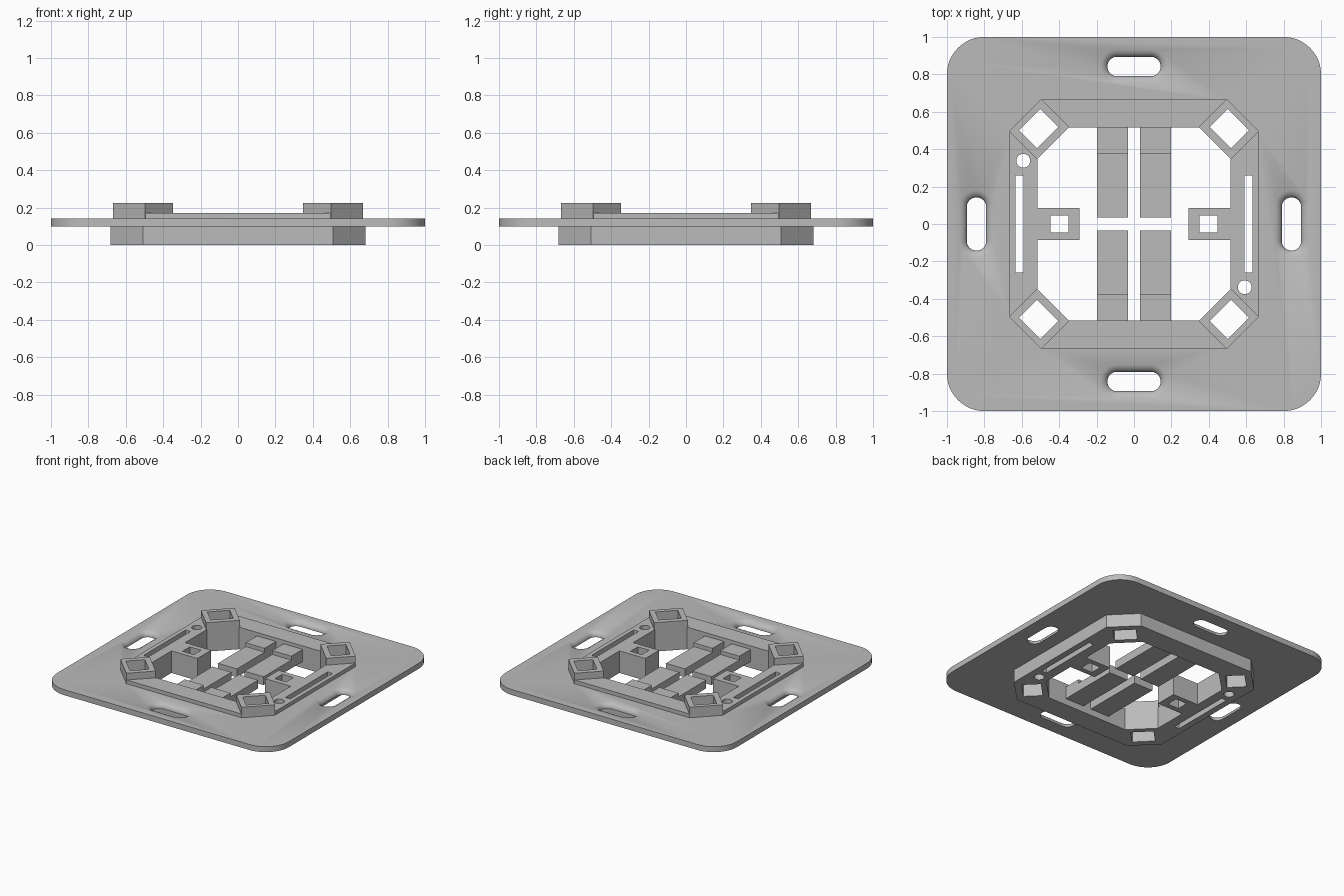
import bpy, bmesh, math
from mathutils import Vector, Matrix

if "Cube" in bpy.data.objects:
    bpy.data.objects.remove(bpy.data.objects["Cube"], do_unlink=True)

grey = bpy.data.materials.new("light_grey")
grey.use_nodes = True
grey.diffuse_color = (0.5, 0.5, 0.5, 1)
grey.node_tree.nodes["Principled BSDF"].inputs["Base Color"].default_value = (0.5, 0.5, 0.5, 1)


def loft(name, rings):
    """Closed solid through matching outlines, each given as (points, z)."""
    bm = bmesh.new()
    loops = [[bm.verts.new((x, y, z)) for x, y in pts] for pts, z in rings]
    bm.faces.new(loops[0])
    bm.faces.new(loops[-1])
    n = len(loops[0])
    for a, b in zip(loops, loops[1:]):
        for i in range(n):
            bm.faces.new((a[i], a[(i + 1) % n], b[(i + 1) % n], b[i]))
    bmesh.ops.recalc_face_normals(bm, faces=bm.faces)
    me = bpy.data.meshes.new(name)
    bm.to_mesh(me)
    bm.free()
    me.materials.append(grey)
    ob = bpy.data.objects.new(name, me)
    bpy.context.collection.objects.link(ob)
    return ob


def prism(name, pts, z0, z1):
    return loft(name, [(pts, z0), (pts, z1)])


def rect(x0, x1, y0, y1):
    return [(x0, y0), (x1, y0), (x1, y1), (x0, y1)]


def octagon(h, f):
    return [(h, -f), (h, f), (f, h), (-f, h), (-h, f), (-h, -f), (-f, -h), (f, -h)]


def rounded(hx, hy, r, steps):
    """Rectangle outline with round corners."""
    pts = []
    for q, (sx, sy) in enumerate([(1, 1), (-1, 1), (-1, -1), (1, -1)]):
        for i in range(steps + 1):
            a = math.pi / 2 * (q + i / steps)
            pts.append((sx * (hx - r) + r * math.cos(a), sy * (hy - r) + r * math.sin(a)))
    return pts


def turned(pts, angle, offset=(0, 0)):
    m = Matrix.Rotation(angle, 2)
    return [tuple(m @ (Vector(p) + Vector(offset))) for p in pts]


def combine(target, tool, operation):
    mod = target.modifiers.new("combine", 'BOOLEAN')
    mod.operation = operation
    mod.solver = 'EXACT'
    mod.object = tool
    bpy.context.view_layer.objects.active = target
    bpy.ops.object.modifier_apply(modifier=mod.name)
    bpy.data.objects.remove(tool, do_unlink=True)


def add(target, pts, z0, z1):
    combine(target, prism("addition", pts, z0, z1), 'UNION')


def cut(target, pts, z0=-0.1, z1=0.4):
    combine(target, prism("cutter", pts, z0, z1), 'DIFFERENCE')


quarters = [q * math.pi / 2 for q in range(4)]

# Flat cover plate, open where the frame sits
plate = prism("cover_plate", rounded(1, 1, 0.2, 12), 0.10, 0.143)
cut(plate, octagon(0.66, 0.49))

# Countersunk screw slots, one on each side
flare = [(0.052, 0.05), (0.052, 0.108), (0.056, 0.120), (0.066, 0.131), (0.09, 0.1435), (0.09, 0.2)]
for a in quarters:
    rings = [(turned(rounded(r, 0.09 + r, r - 0.0005, 10), a, (0.842, 0)), z) for r, z in flare]
    combine(plate, loft("slot_cutter", rings), 'DIFFERENCE')

# Eight-sided frame with a square opening
frame = prism("inner_frame", octagon(0.682, 0.508), 0, 0.12)
add(frame, octagon(0.666, 0.497), 0.06, 0.172)
cut(frame, rect(-0.515, 0.515, -0.515, 0.515))

# Corner sockets
for a in quarters:
    add(frame, turned(rect(0.612, 0.823, -0.121, 0.121), a + math.pi / 4), 0, 0.225)

# Side tabs with square holes
for s in (1, -1):
    add(frame, rect(*sorted((s * 0.292, s * 0.55)), -0.085, 0.085), 0, 0.172)
    cut(frame, rect(*sorted((s * 0.35, s * 0.447)), -0.045, 0.045))

# Socket holes, long slots and round holes
for a in quarters:
    cut(frame, turned(rect(0.654, 0.79, -0.081, 0.081), a + math.pi / 4))
for s in (1, -1):
    cut(frame, rect(*sorted((s * 0.591, s * 0.633)), -0.26, 0.26))
    cut(frame, [(s * 0.592 + 0.037 * math.cos(t * math.pi / 12),
                 -s * 0.338 + 0.037 * math.sin(t * math.pi / 12)) for t in range(24)])

# Stepped tongues reaching towards the middle
for sx, side in ((1, "left"), (-1, "right")):
    for sy, end in ((1, "back"), (-1, "front")):
        xs = sorted((sx * 0.033, sx * 0.197))
        tongue = prism(f"{end}_{side}_tongue", rect(*xs, *sorted((sy * 0.034, sy * 0.53))), 0.05, 0.115)
        add(tongue, rect(*xs, *sorted((sy * 0.375, sy * 0.53))), 0.05, 0.145)

# Smooth the rounded walls, keep the edges sharp
for ob in bpy.context.collection.objects:
    if ob.type == 'MESH':
        bpy.ops.object.select_all(action='DESELECT')
        ob.select_set(True)
        bpy.context.view_layer.objects.active = ob
        bpy.ops.object.shade_smooth_by_angle(angle=math.radians(35))
